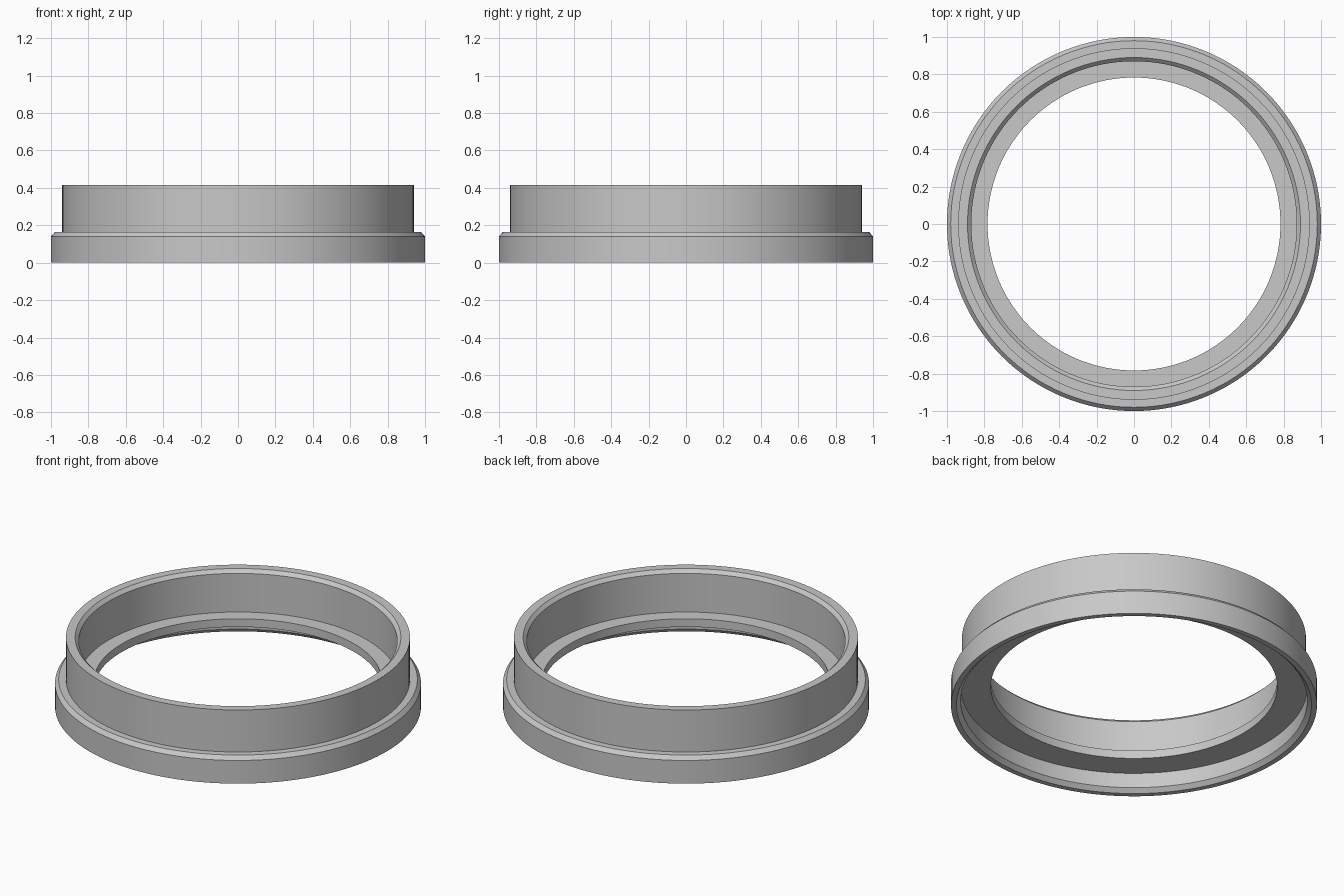
import bpy
import bmesh
import math

SEGMENTS = 128

cube = bpy.data.objects.get("Cube")
if cube:
    bpy.data.objects.remove(cube, do_unlink=True)

# Plain grey finish
grey = bpy.data.materials.new("plain_grey")
grey.use_nodes = True
colour = (0.58, 0.58, 0.58, 1)
grey.diffuse_color = colour
grey.node_tree.nodes["Principled BSDF"].inputs["Base Color"].default_value = colour


def lathe(name, profile, material):
    """Spin a closed (radius, height) profile about the z axis."""
    bm = bmesh.new()
    verts = [bm.verts.new((r, 0, z)) for r, z in profile]
    edges = [bm.edges.new((v, verts[i - 1])) for i, v in enumerate(verts)]
    bmesh.ops.spin(bm, geom=verts + edges, cent=(0, 0, 0), axis=(0, 0, 1),
                   angle=math.tau, steps=SEGMENTS)
    bmesh.ops.remove_doubles(bm, verts=bm.verts, dist=0.0001)
    bmesh.ops.recalc_face_normals(bm, faces=bm.faces)
    mesh = bpy.data.meshes.new(name)
    bm.to_mesh(mesh)
    bm.free()
    mesh.materials.append(material)
    obj = bpy.data.objects.new(name, mesh)
    bpy.context.collection.objects.link(obj)
    return obj


# Flanged collar: chamfered skirt, upright wall, inner shelf and underside recess
outside = [(0.97, 0), (1, 0), (1, 0.14), (0.98, 0.163), (0.94, 0.163), (0.94, 0.416)]
bore = [(0.89, 0.416), (0.87, 0.396), (0.87, 0.163), (0.783, 0.163)]
recess = [(0.783, 0.114), (0.947, 0.114), (0.947, 0.024)]
ring = lathe("flanged_collar_ring", outside + bore + recess, grey)

# Smooth round walls with crisp profile edges
bpy.ops.object.select_all(action="DESELECT")
ring.select_set(True)
bpy.context.view_layer.objects.active = ring
bpy.ops.object.shade_smooth_by_angle(angle=math.radians(30))
